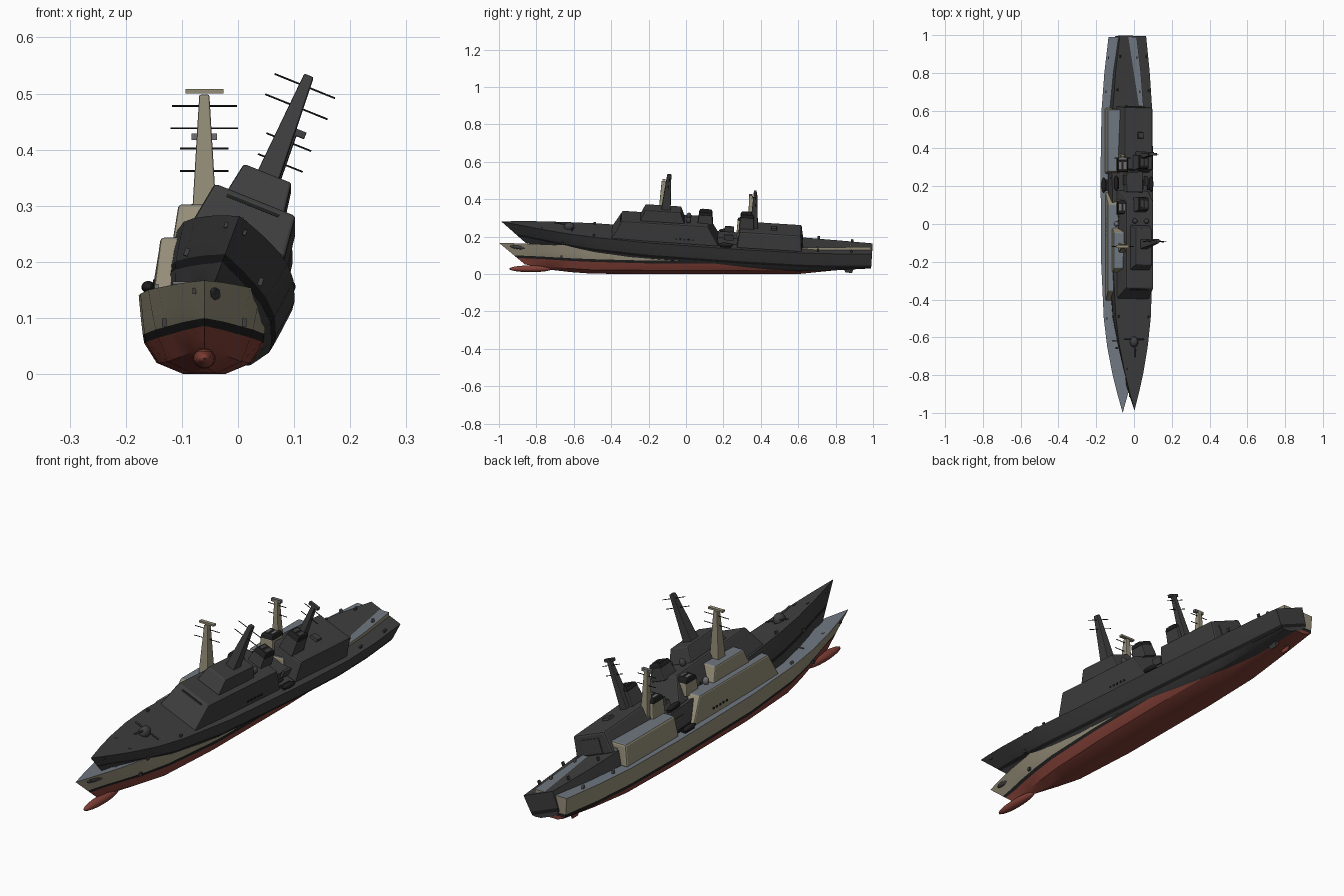
import bpy, bmesh, math
from mathutils import Matrix, Vector

if "Cube" in bpy.data.objects:
    bpy.data.objects.remove(bpy.data.objects["Cube"])


def material(name, r, g, b):
    m = bpy.data.materials.new(name)
    m.diffuse_color = (r, g, b, 1)
    m.use_nodes = True
    m.node_tree.nodes["Principled BSDF"].inputs["Base Color"].default_value = m.diffuse_color
    return m


BEIGE = material("beige paint", .30, .27, .19)
DECK = material("blue grey deck", .16, .185, .215)
RED = material("red bottom", .22, .05, .037)
BLACK = material("black", .013, .014, .013)
DARK = material("dark grey", .05, .05, .05)
GREY = material("mid grey", .16, .16, .17)

# deck y, deck half width, deck z, waterline hw, z, bilge hw, z, keel hw, z, stem rake
STATIONS = [
    (-1.0, 0, .167, 0, .086, 0, .065, 0, .052, 1.2),
    (-.9, .028, .164, .013, .083, .008, .055, 0, .036, .9),
    (-.8, .053, .160, .032, .079, .022, .040, 0, .022, .6),
    (-.65, .082, .154, .060, .071, .045, .030, .006, .010, .25),
    (-.5, .100, .150, .082, .065, .066, .022, .022, .002, 0),
    (-.2, .114, .143, .104, .057, .082, .020, .037, 0, 0),
    (.3, .117, .140, .107, .055, .085, .020, .037, 0, 0),
    (.6, .112, .140, .102, .055, .080, .022, .035, 0, 0),
    (.8, .097, .142, .088, .056, .068, .035, .030, .020, 0),
    (.99, .075, .146, .068, .062, .055, .054, .030, .046, 0),
]


def build_ship(prefix, matrix, beige, deck, red, grey, front_bar):
    def finish(name, bm, mats, smooth=None, bevel=0):
        bmesh.ops.remove_doubles(bm, verts=bm.verts, dist=1e-5)
        bmesh.ops.recalc_face_normals(bm, faces=bm.faces)
        me = bpy.data.meshes.new(prefix + name)
        bm.to_mesh(me)
        bm.free()
        for m in mats:
            me.materials.append(m)
        ob = bpy.data.objects.new(prefix + name, me)
        bpy.context.collection.objects.link(ob)
        ob.matrix_world = matrix
        if bevel:
            mod = ob.modifiers.new("soft edges", 'BEVEL')
            mod.width, mod.segments = bevel, 2
        if smooth:
            bpy.ops.object.select_all(action='DESELECT')
            ob.select_set(True)
            bpy.context.view_layer.objects.active = ob
            bpy.ops.object.shade_smooth_by_angle(angle=math.radians(smooth))
        return ob

    def block(name, base, top, mat, roof=None, x=0, bevel=0):
        """Tapered block; base and top are (y0, y1, half width, z)."""
        bm = bmesh.new()
        rings = [[bm.verts.new((x + sx * hw, y, z)) for sx, y in
                  ((-1, y0), (1, y0), (1, y1), (-1, y1))]
                 for y0, y1, hw, z in (base, top)]
        lo, hi = rings
        bm.faces.new(lo)
        bm.faces.new(hi).material_index = 1
        for i in range(4):
            j = (i + 1) % 4
            bm.faces.new((lo[i], lo[j], hi[j], hi[i]))
        return finish(name, bm, (mat, roof or mat), bevel=bevel)

    def box(name, x, y, z, w, d, h, mat):
        return block(name, (y - d / 2, y + d / 2, w / 2, z - h / 2),
                     (y - d / 2, y + d / 2, w / 2, z + h / 2), mat, x=x)

    def ball(name, loc, size, mat):
        bm = bmesh.new()
        bmesh.ops.create_uvsphere(bm, u_segments=20, v_segments=12, radius=1,
                                  matrix=Matrix.Translation(loc) @ Matrix.Diagonal((*size, 1)))
        finish(name, bm, (mat,), smooth=60)

    def rod(name, a, b, r, mat):
        a, b = Vector(a), Vector(b)
        bm = bmesh.new()
        rot = (b - a).to_track_quat('Z', 'Y').to_matrix().to_4x4()
        bmesh.ops.create_cone(bm, cap_ends=True, segments=8, radius1=r, radius2=r,
                              depth=(b - a).length,
                              matrix=Matrix.Translation((a + b) / 2) @ rot)
        finish(name, bm, (mat,), smooth=50)

    # hull: lofted sections with painted bands by height
    bm = bmesh.new()
    rows = []
    for y, hd, zd, hw, zw, hb, zb, hk, zk, rake in STATIONS:
        def lerp(t):
            return (hw + (hd - hw) * (t ** .75), zw + (zd - zw) * t)
        levels = [(hk, zk), (hb, zb), (hw, zw), lerp(.17), lerp(.5), (hd, zd)]
        rows.append([[bm.verts.new((s * h, y + rake * (zd - z), z)) for h, z in levels]
                     for s in (-1, 1)])
    band = (2, 2, 3, 0, 0)

    def face(vs, mi):
        unique = []
        for v in vs:
            if all((v.co - u.co).length > 1e-6 for u in unique):
                unique.append(v)
        if len(unique) > 2:
            bm.faces.new(unique).material_index = mi

    for a, b in zip(rows, rows[1:]):
        for s in (0, 1):
            for k in range(5):
                face((a[s][k], b[s][k], b[s][k + 1], a[s][k + 1]), band[k])
        face((a[0][0], a[1][0], b[1][0], b[0][0]), 2)
        face((a[0][5], a[1][5], b[1][5], b[0][5]), 1)
    port, star = rows[-1]
    for k in range(5):
        face((port[k], star[k], star[k + 1], port[k + 1]), band[k])
    finish("hull", bm, (beige, deck, red, BLACK), smooth=25)
    ball("bow_bulb", (0, -.83, .028), (.02, .115, .018), red)

    # forward deckhouse, bridge and aft hangar
    block("deckhouse", (-.41, .17, .092, .138), (-.355, .105, .078, .243), beige, deck, bevel=.006)
    block("bridge", (-.26, -.02, .056, .24), (-.235, -.045, .046, .302), beige, deck, bevel=.005)
    block("bridge_window_band", (-.366, -.355, .05, .228), (-.362, -.352, .05, .234), BLACK)
    block("hangar", (.265, .615, .095, .136), (.275, .605, .08, .226), beige, deck, bevel=.008)
    block("hangar_door", (.606, .618, .045, .145), (.602, .611, .045, .205), grey)
    block("roof_locker", (.44, .475, .018, .22), (.443, .472, .016, .236), beige, deck, x=.01)
    block("midship_house", (.16, .27, .05, .138), (.16, .27, .045, .172), beige, deck)

    # funnels with black caps and two outlets each
    for n, y, z in (("front", .088, .235), ("rear", .31, .22)):
        block(n + "_funnel", (y - .04, y + .042, .034, z), (y - .034, y + .036, .028, .288), beige, bevel=.004)
        block(n + "_funnel_cap", (y - .036, y + .038, .030, .285), (y - .03, y + .032, .026, .303), BLACK, bevel=.004)
        for s in (-1, 1):
            box(n + "_funnel_outlet", s * .012, y, .304, .014, .035, .004, grey)

    # masts with yards
    block("front_mast", (-.15, -.1, .021, .298), (-.13, -.108, .009, .498), beige, bevel=.003)
    block("rear_mast", (.33, .372, .017, .222), (.338, .356, .008, .428), beige, bevel=.003)
    for y, z, h in ((-.118, .478, .058), (-.12, .438, .06), (.348, .402, .043), (.35, .362, .043)):
        rod("yard", (-h, y, z), (h, y, z), .0016, BLACK)
    box("rear_mast_radar", 0, .345, .423, .046, .014, .012, grey)
    if front_bar:
        box("front_mast_radar", 0, -.118, .504, .068, .016, .008, beige)

    # deck gun
    ball("gun_turret", (0, -.635, .16), (.022, .028, .026), beige)
    rod("gun_barrel", (0, -.65, .172), (0, -.715, .18), .004, beige)
    rod("gun_crossbar", (-.057, -.62, .162), (.057, -.62, .162), .003, grey)

    # paired fittings
    for s in (-1, 1):
        ball("sensor_dome", (s * .033, 0, .255), (.013, .013, .017), grey)
        ball("boat", (s * .1, .205, .155), (.012, .04, .011), BLACK)
        box("boat_cradle", s * .092, .205, .146, .022, .06, .012, BLACK)
        box("davit", s * .06, .22, .182, .01, .05, .03, DARK)
        box("anchor", s * .071, -.665, .092, .008, .012, .014, DARK)
        box("bow_fairlead", s * .018, -.92, .148, .006, .014, .01, DARK)
        block("rudder", (.855, .89, .003, .012), (.835, .9, .004, .05), red, x=s * .03)
        for y, x in ((-.78, .035), (-.5, .085), (.7, .09), (.88, .075)):
            box("bollard", s * x, y, .154, .007, .012, .014, grey)
        for i in range(5):
            box("porthole", s * .0895, -.06 + i * .022, .165, .004, .009, .008, BLACK)


# upright painted ship, and the dark ship rolled and pitched across it
upright = Matrix.Translation((-.06, 0, 0))
tilted = (Matrix.Translation((-.06, 0, .0635)) @ Matrix.Rotation(-.0635, 4, 'X')
          @ Matrix.Rotation(math.radians(22), 4, 'Y'))
build_ship("painted_", upright, BEIGE, DECK, RED, GREY, True)
build_ship("dark_", tilted, DARK, DARK, DARK, DARK, False)
